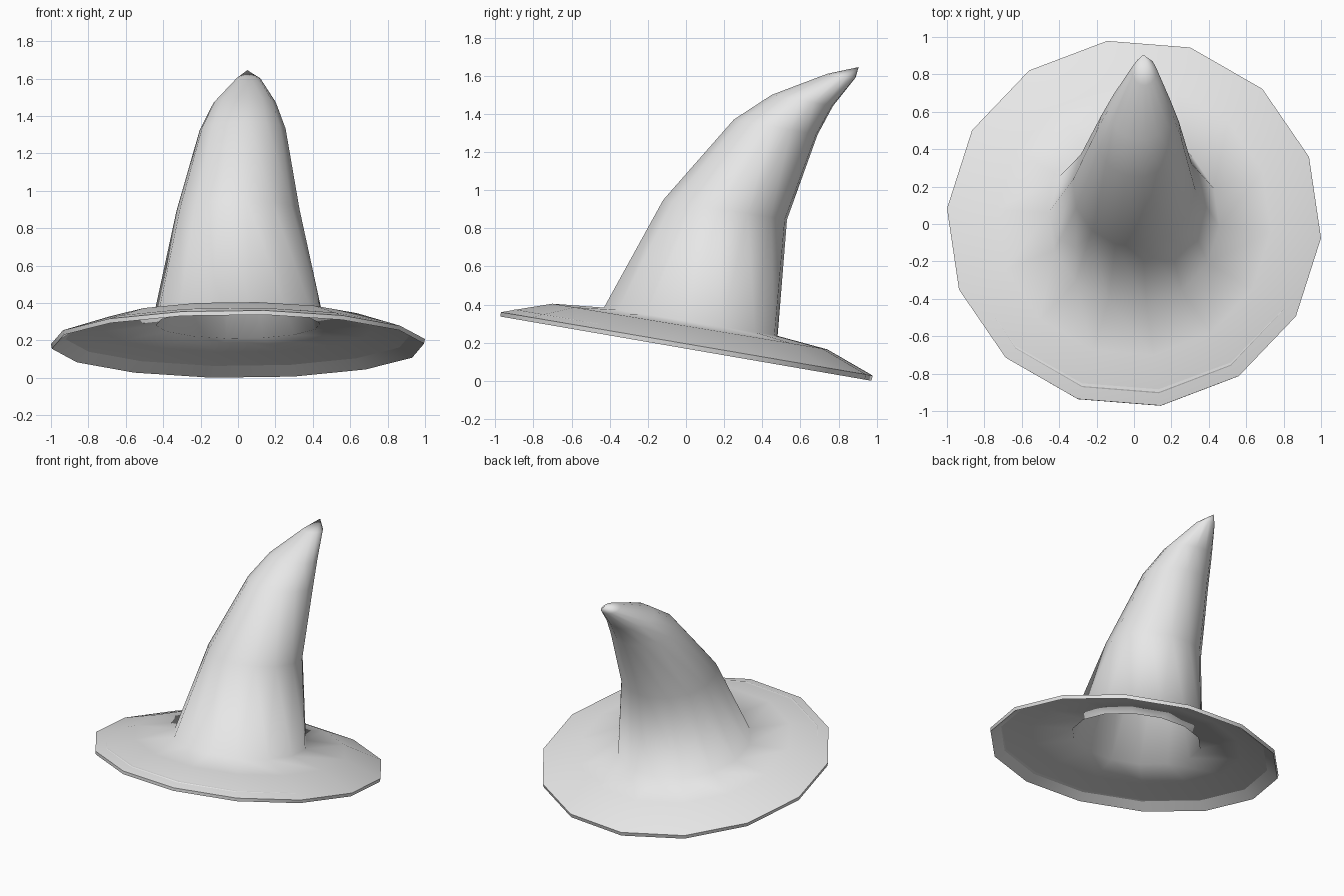
import bpy, bmesh, math

cube = bpy.data.objects.get("Cube")
if cube:
    bpy.data.objects.remove(cube, do_unlink=True)

SIDES = 14
START = math.radians(-4.6)

# One plain material
mat = bpy.data.materials.new("light_grey")
mat.use_nodes = True
GREY = (0.8, 0.8, 0.8, 1.0)
mat.diffuse_color = GREY
bsdf = next(n for n in mat.node_tree.nodes if n.type == 'BSDF_PRINCIPLED')
bsdf.inputs["Base Color"].default_value = GREY

# Rings: centre x, y, z, half width, half depth, rise towards the back, sharp edge
crown = [
    (0.055, 0.815, 1.600, 0.065, 0.075, -0.010, False),
    (0.035, 0.610, 1.470, 0.168, 0.162, -0.030, False),
    (0.025, 0.470, 1.330, 0.230, 0.222, -0.040, False),
    (0.000, 0.205, 0.897, 0.330, 0.328, -0.052, False),
]
brim = [
    (0.000, 0.025, 0.310, 0.458, 0.460, -0.075, False),
    (0.000, 0.020, 0.285, 0.735, 0.728, -0.121, False),
    (0.000, 0.004, 0.194, 1.003, 0.985, -0.168, True),
]
brim_under = [
    (0.000, 0.000, 0.169, 0.998, 0.982, -0.170, True),
    (0.000, 0.002, 0.219, 0.925, 0.910, -0.157, True),
    (0.000, 0.020, 0.258, 0.725, 0.718, -0.121, False),
    (0.000, 0.025, 0.285, 0.440, 0.442, -0.075, False),
]
# Inside of the crown is the outside, shrunk by the cloth thickness
WALL = 0.03
lining = [(x, y, z - 0.01, w - WALL, d - WALL, r, s)
          for x, y, z, w, d, r, s in reversed(crown)]

bm = bmesh.new()


def ring(x, y, z, w, d, rise, sharp):
    verts = []
    for k in range(SIDES):
        a = START + 2 * math.pi * k / SIDES
        verts.append(bm.verts.new((x + w * math.cos(a),
                                   y + d * math.sin(a),
                                   z + rise * math.sin(a))))
    return verts


def cap(loop, point):
    tip = bm.verts.new(point)
    for k in range(SIDES):
        bm.faces.new((loop[k], loop[(k + 1) % SIDES], tip))


# Loft from the tip down to the rim and back up inside
specs = crown + brim + brim_under + lining
loops = [ring(*s) for s in specs]
for a, b in zip(loops, loops[1:]):
    for k in range(SIDES):
        n = (k + 1) % SIDES
        bm.faces.new((a[k], b[k], b[n], a[n]))
cap(loops[0], (0.05, 0.905, 1.645))
cap(loops[-1], (0.055, 0.85, 1.605))
bmesh.ops.recalc_face_normals(bm, faces=bm.faces)

# Smooth cloth with a crisp rim
for f in bm.faces:
    f.smooth = True
for loop, spec in zip(loops, specs):
    if spec[-1]:
        for k in range(SIDES):
            bm.edges.get((loop[k], loop[(k + 1) % SIDES])).smooth = False

mesh = bpy.data.meshes.new("pointed_hat")
bm.to_mesh(mesh)
bm.free()
mesh.materials.append(mat)
hat = bpy.data.objects.new("pointed_hat", mesh)
bpy.context.collection.objects.link(hat)
